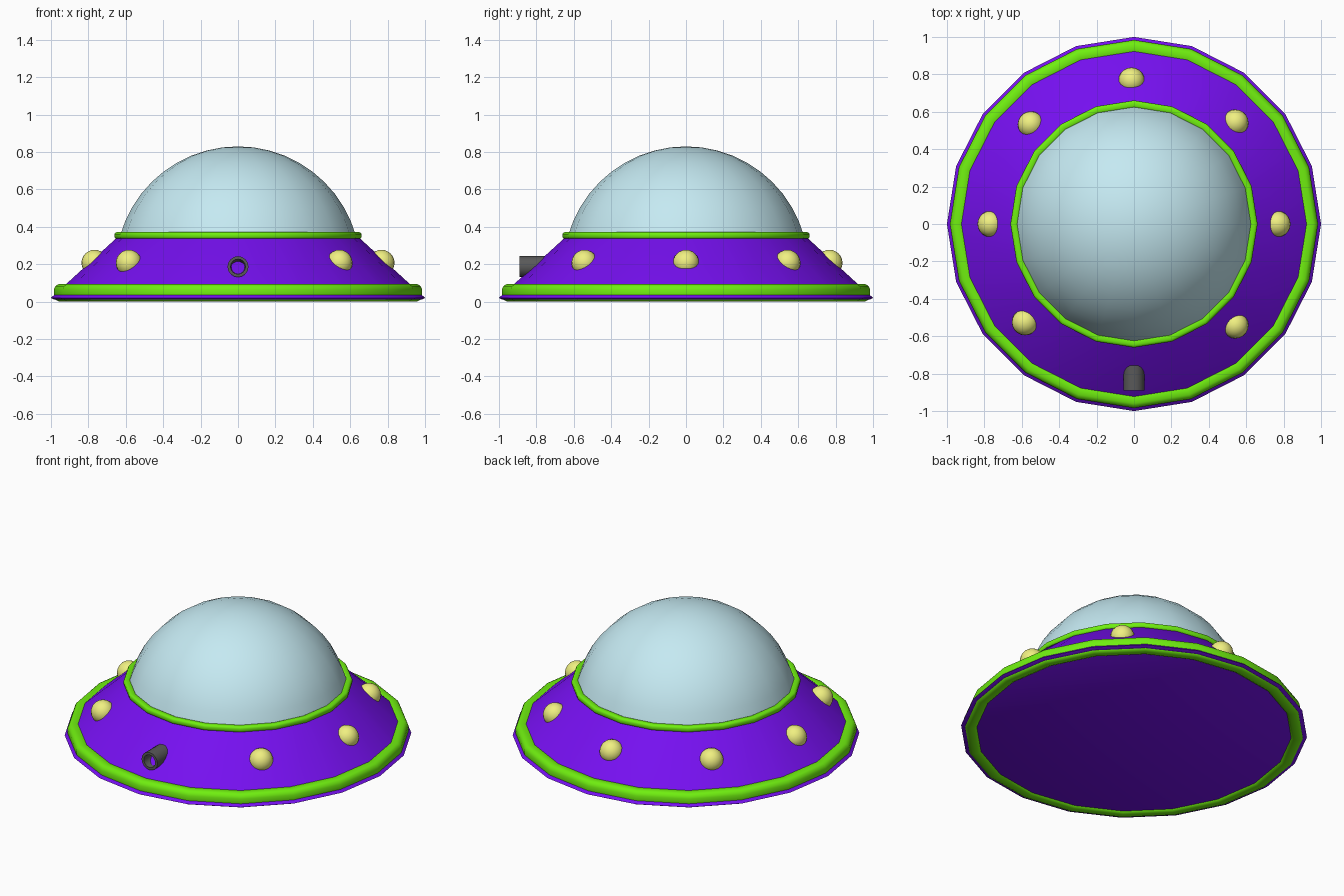
import bpy, bmesh
from math import sin, cos, pi, radians, acos

if "Cube" in bpy.data.objects:
    bpy.data.objects.remove(bpy.data.objects["Cube"])


def material(name, rgb):
    m = bpy.data.materials.new(name)
    m.diffuse_color = (*rgb, 1)
    m.use_nodes = True
    m.node_tree.nodes["Principled BSDF"].inputs["Base Color"].default_value = m.diffuse_color
    return m


purple = material("purple_paint", (0.18, 0.005, 0.87))
green = material("green_trim", (0.16, 0.86, 0.005))
yellow = material("yellow_lamp", (0.87, 0.87, 0.22))
glass = material("pale_glass", (0.56, 0.82, 0.89))
dark = material("dark_metal", (0.1, 0.1, 0.1))


def finish(obj, mat, angle=40):
    obj.data.materials.append(mat)
    bpy.ops.object.select_all(action='DESELECT')
    obj.select_set(True)
    bpy.context.view_layer.objects.active = obj
    bpy.ops.object.shade_smooth_by_angle(angle=radians(angle))
    return obj


def lathe(name, profile, mat, sides=20, closed=False, angle=40):
    """Spin (radius, z) points round z; radius 0 closes at a pole."""
    bm = bmesh.new()
    rings = []
    for r, z in profile:
        if r == 0:
            rings.append([bm.verts.new((0, 0, z))] * sides)
        else:
            rings.append([bm.verts.new((r * cos(2 * pi * i / sides), r * sin(2 * pi * i / sides), z))
                          for i in range(sides)])
    pairs = list(zip(rings, rings[1:]))
    if closed:
        pairs.append((rings[-1], rings[0]))
    for a, b in pairs:
        for i in range(sides):
            j = (i + 1) % sides
            bm.faces.new(list(dict.fromkeys((a[i], a[j], b[j], b[i]))))
    bmesh.ops.recalc_face_normals(bm, faces=bm.faces)
    me = bpy.data.meshes.new(name)
    bm.to_mesh(me)
    bm.free()
    obj = bpy.data.objects.new(name, me)
    bpy.context.collection.objects.link(obj)
    return finish(obj, mat, angle)


# Sloping saucer hull, closed top and bottom
lathe("hull", [(0, 0.012), (0.985, 0.012), (1.0, 0.02), (0.655, 0.335), (0.63, 0.35), (0, 0.35)], purple)


def trim(name, radius, z, half_w, half_h):
    """Ring with a rounded box section."""
    section = []
    for k in range(12):
        a = 2 * pi * (k + 0.5) / 12
        c, s = cos(a), sin(a)
        f = lambda t: (abs(t) ** 0.7) * (1 if t > 0 else -1)
        section.append((radius + half_w * f(c), z + half_h * f(s)))
    lathe(name, section, green, closed=True, angle=60)


# Green trim rings
trim("lower_trim", 0.943, 0.047, 0.042, 0.047)
trim("upper_trim", 0.64, 0.353, 0.021, 0.019)

# Glass dome: spherical cap seated in the upper trim
R, CZ, STEPS = 0.655, 0.175, 10
limit = acos((0.35 - CZ) / R)
cap = [(R * sin(limit * k / STEPS), CZ + R * cos(limit * k / STEPS)) for k in range(STEPS + 1)]
lathe("glass_dome", cap, glass)

# Seven lamps round the hull, leaving the front free
for n, deg in enumerate((0, 45, 91, 136, 180, 222, 315)):
    a = radians(deg)
    r = 0.785 if deg == 222 else 0.767
    bpy.ops.mesh.primitive_uv_sphere_add(segments=20, ring_count=12, radius=0.07,
                                         location=(r * cos(a), r * sin(a), 0.207))
    lamp = bpy.context.object
    lamp.name = f"lamp_{n + 1}"
    finish(lamp, yellow)

# Front cannon: hollow barrel turned to face -y
barrel = lathe("cannon", [(0, -0.17), (0.056, -0.17), (0.056, 0.09), (0.04, 0.09),
                          (0.036, 0.0), (0.018, -0.03), (0, -0.03)], dark, sides=16)
barrel.rotation_euler = (radians(90), 0, 0)
barrel.location = (0, -0.8, 0.187)
